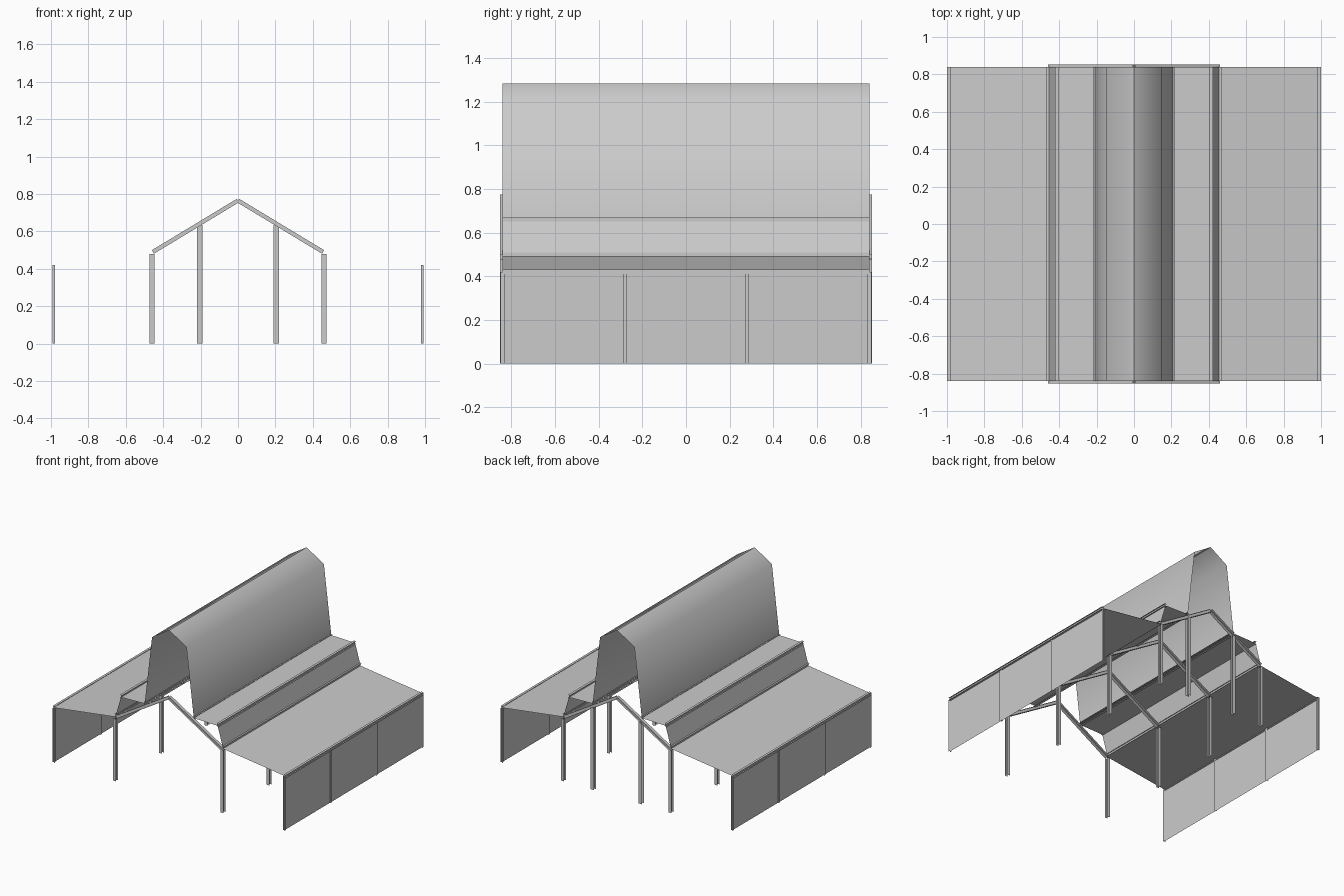
import bpy, bmesh, math
from mathutils import Vector

if "Cube" in bpy.data.objects:
    bpy.data.objects.remove(bpy.data.objects["Cube"])

L = 0.84                                   # half length of the building
FRAMES = [-L, -L / 3, L / 3, L]            # four portal frames along y


def make(name, bm, smooth=None):
    me = bpy.data.meshes.new(name)
    bm.to_mesh(me)
    bm.free()
    ob = bpy.data.objects.new(name, me)
    bpy.context.collection.objects.link(ob)
    if smooth:
        bpy.context.view_layer.objects.active = ob
        ob.select_set(True)
        bpy.ops.object.shade_smooth_by_angle(angle=math.radians(smooth))
        ob.select_set(False)
    return ob


def h_beam(bm, p, q, u, w, d):
    """Open-ended thin H section from p to q: flange width w along u, depth d."""
    p, q, u = Vector(p), Vector(q), Vector(u).normalized()
    v = (q - p).cross(u).normalized()
    U, V = u * w / 2, v * d / 2
    for a, b in ((-U - V, U - V), (U + V, -U + V), (V, -V)):
        bm.faces.new([bm.verts.new(c) for c in (p + a, p + b, q + b, q + a)])


def sheet(name, profile, smooth=None):
    """Thin cladding: xz profile swept along the building."""
    bm = bmesh.new()
    rows = [[bm.verts.new((x, y, z)) for x, z in profile] for y in (-L, L)]
    for i in range(len(profile) - 1):
        bm.faces.new((rows[0][i], rows[0][i + 1], rows[1][i + 1], rows[1][i]))
    make(name, bm, smooth)


# raised ridge hood
sheet("ridge_hood", [(0.21, 0.66), (0.147, 1.19), (0, 1.283),
                     (-0.147, 1.19), (-0.21, 0.66)], 60)

for s, side in ((-1, "left"), (1, "right")):
    # cladding
    sheet(side + "_upper_roof", [(s * 0.2, 0.66), (s * 0.41, 0.655)])
    sheet(side + "_step_panel", [(s * 0.415, 0.65), (s * 0.46, 0.495)])
    sheet(side + "_lower_roof", [(s * 0.46, 0.49), (s * 0.99, 0.42)])
    sheet(side + "_side_wall", [(s * 0.985, 0.42), (s * 0.985, 0)])

    # long purlins
    bm = bmesh.new()
    for x, z in ((0.21, 0.66), (0.413, 0.66), (0.46, 0.50), (0.99, 0.42)):
        h_beam(bm, (s * x, -L, z), (s * x, L, z), (1, 0, 0), 0.02, 0.02)
    make(side + "_purlins", bm)

    # main posts
    bm = bmesh.new()
    for y in FRAMES:
        h_beam(bm, (s * 0.46, y, 0), (s * 0.46, y, 0.48), (1, 0, 0), 0.026, 0.024)
    make(side + "_main_posts", bm)

    # wall posts
    bm = bmesh.new()
    for y in FRAMES:
        h_beam(bm, (s * 0.985, y, 0), (s * 0.985, y, 0.42), (0, 1, 0), 0.018, 0.014)
    make(side + "_wall_posts", bm)

    # tall inner post, rear frame only
    bm = bmesh.new()
    h_beam(bm, (s * 0.205, L, 0), (s * 0.205, L, 0.635), (1, 0, 0), 0.03, 0.024)
    make(side + "_rear_inner_post", bm)

    # rafters
    bm = bmesh.new()
    for y in FRAMES:
        h_beam(bm, (0, y, 0.765), (s * 0.455, y, 0.49), (0, 1, 0), 0.026, 0.022)
    make(side + "_rafters", bm)
